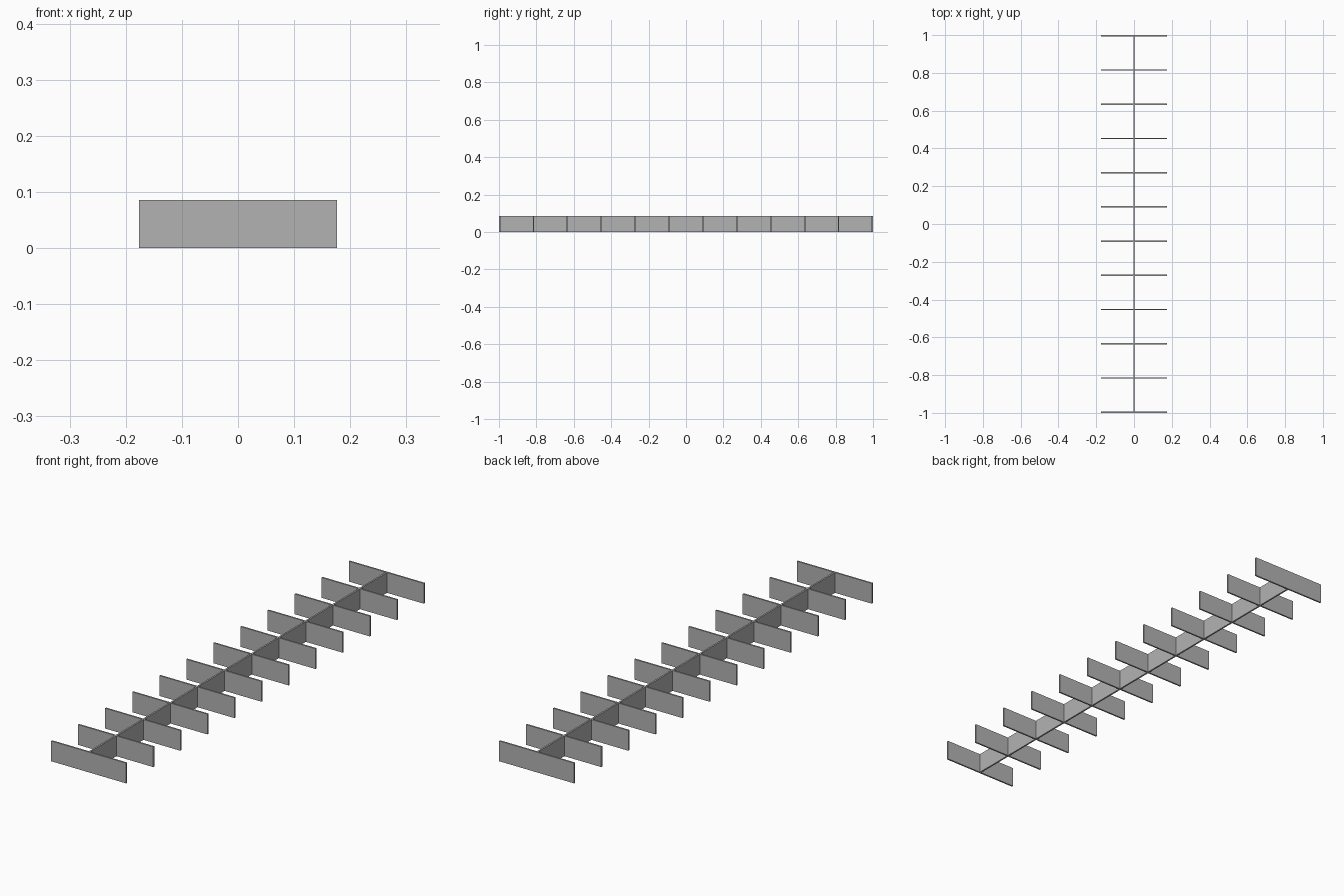
import bpy
import bmesh
from mathutils import Matrix, Vector

cube = bpy.data.objects.get("Cube")
if cube:
    bpy.data.objects.remove(cube, do_unlink=True)

WIDTH, LENGTH, HEIGHT = 0.352, 2.0, 0.086
THICK = 0.007
COUNT = 12

grey = bpy.data.materials.new("plain grey")
grey.use_nodes = True
colour = (0.45, 0.45, 0.45, 1)
grey.diffuse_color = colour
grey.node_tree.nodes["Principled BSDF"].inputs["Base Color"].default_value = colour


def plate(name, size, y=0):
    """Upright flat plate standing on the ground."""
    bm = bmesh.new()
    bmesh.ops.create_cube(bm, size=1, matrix=Matrix.Diagonal(Vector((*size, 1))))
    mesh = bpy.data.meshes.new(name)
    bm.to_mesh(mesh)
    bm.free()
    mesh.materials.append(grey)
    obj = bpy.data.objects.new(name, mesh)
    obj.location = (0, y, size[2] / 2)
    bpy.context.collection.objects.link(obj)
    return obj


# Long central divider, ending inside the outer cross plates
plate("central_divider", (THICK, LENGTH - THICK, HEIGHT))

# Evenly spaced cross plates
span = LENGTH - THICK
for i in range(COUNT):
    plate(f"cross_plate_{i + 1}", (WIDTH, THICK, HEIGHT), -span / 2 + span * i / (COUNT - 1))
